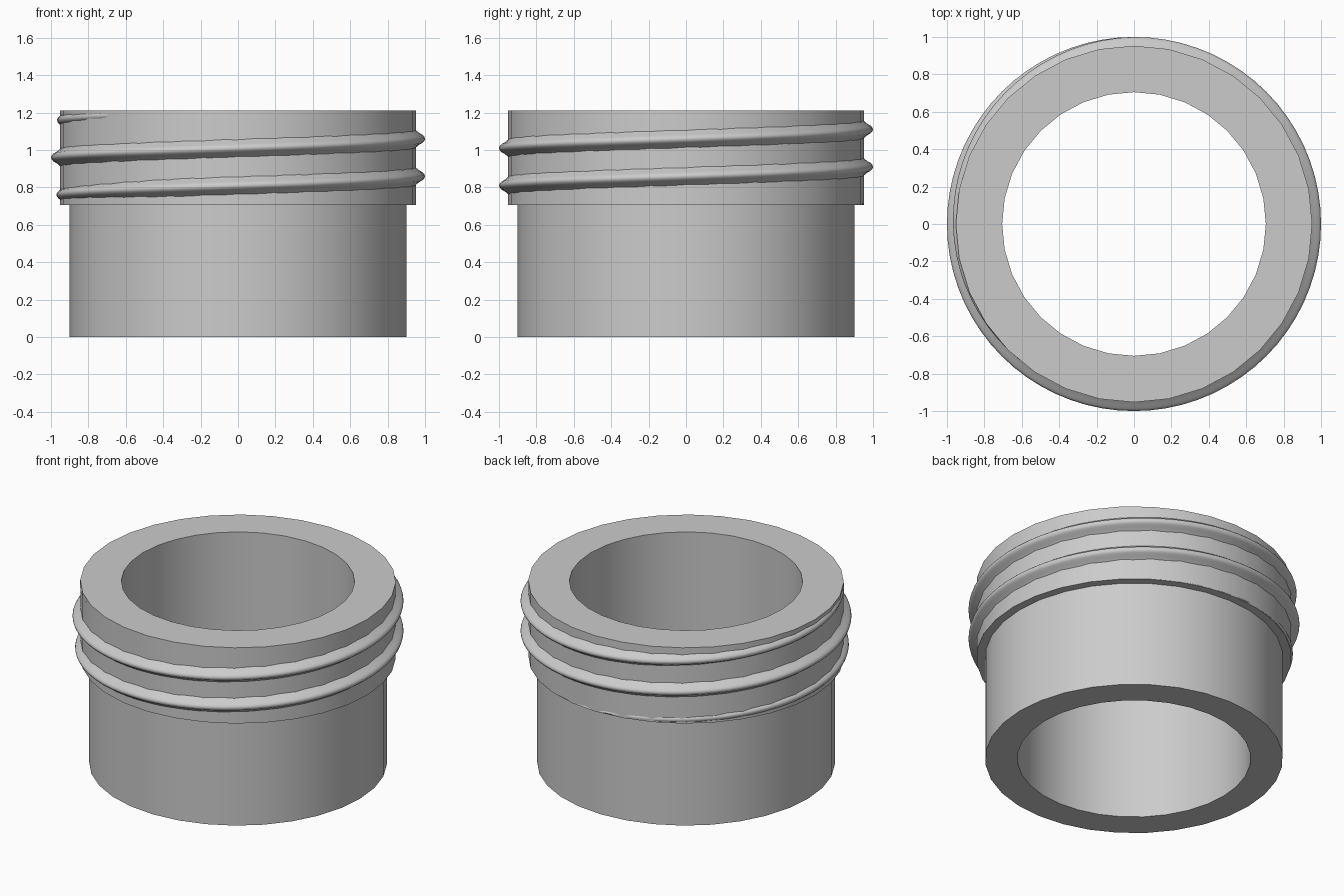
import bpy, bmesh
from math import sin, cos, radians

if "Cube" in bpy.data.objects:
    bpy.data.objects.remove(bpy.data.objects["Cube"])

grey = bpy.data.materials.new("plain grey")
grey.use_nodes = True
colour = (0.6, 0.6, 0.6, 1)
grey.diffuse_color = colour
grey.node_tree.nodes["Principled BSDF"].inputs["Base Color"].default_value = colour


def sweep(name, sections, closed):
    """Join a row of equal cross-sections into one smooth-shaded mesh."""
    bm = bmesh.new()
    rings = [[bm.verts.new(p) for p in s] for s in sections]
    n = len(rings[0])
    pairs = list(zip(rings, rings[1:]))
    if closed:
        pairs.append((rings[-1], rings[0]))
    for a, b in pairs:
        for i in range(n):
            j = (i + 1) % n
            bm.faces.new((a[i], b[i], b[j], a[j]))
    if not closed:
        bm.faces.new(rings[0])
        bm.faces.new(rings[-1])
    bmesh.ops.recalc_face_normals(bm, faces=bm.faces[:])
    mesh = bpy.data.meshes.new(name)
    bm.to_mesh(mesh)
    bm.free()
    mesh.materials.append(grey)
    obj = bpy.data.objects.new(name, mesh)
    bpy.context.collection.objects.link(obj)
    bpy.ops.object.select_all(action="DESELECT")
    obj.select_set(True)
    bpy.context.view_layer.objects.active = obj
    bpy.ops.object.shade_smooth_by_angle(angle=radians(40))


def at(angle, r, z):
    a = radians(angle)
    return (r * cos(a), r * sin(a), z)


# Hollow neck with the wider threaded collar on top
LIP, TOP, SIDES = 0.705, 1.21, 32
wall = [(0.705, 0), (0.9, 0), (0.9, LIP), (0.953, LIP), (0.953, TOP), (0.705, TOP)]
sweep("neck", [[at(360 * k / SIDES, r, z) for r, z in wall] for k in range(SIDES)], True)

# Screw thread: rounded ridge that emerges from the collar and sinks back in
START, END, PITCH = 50, 950, 0.2
half = [(-0.075, 0.065), (-0.046, 0.044), (-0.03, 0.03), (-0.012, 0.02), (-0.003, 0.01)]
ridge = [(r, -z) for r, z in half] + [(0, 0)] + [(r, z) for r, z in reversed(half)]


def thread_section(angle):
    fade_in = min(1, (angle - START) / 200) ** 2
    fade_out = min(1, (END - angle) / 140)
    crest = 0.95 + 0.05 * min(fade_in, fade_out)
    centre = 0.76 + PITCH * (angle - 180) / 360
    return [at(angle, crest + r, min(max(centre + z, LIP + 0.003), TOP - 0.003))
            for r, z in ridge]


sweep("screw_thread", [thread_section(a) for a in range(START, END + 1, 5)], False)
